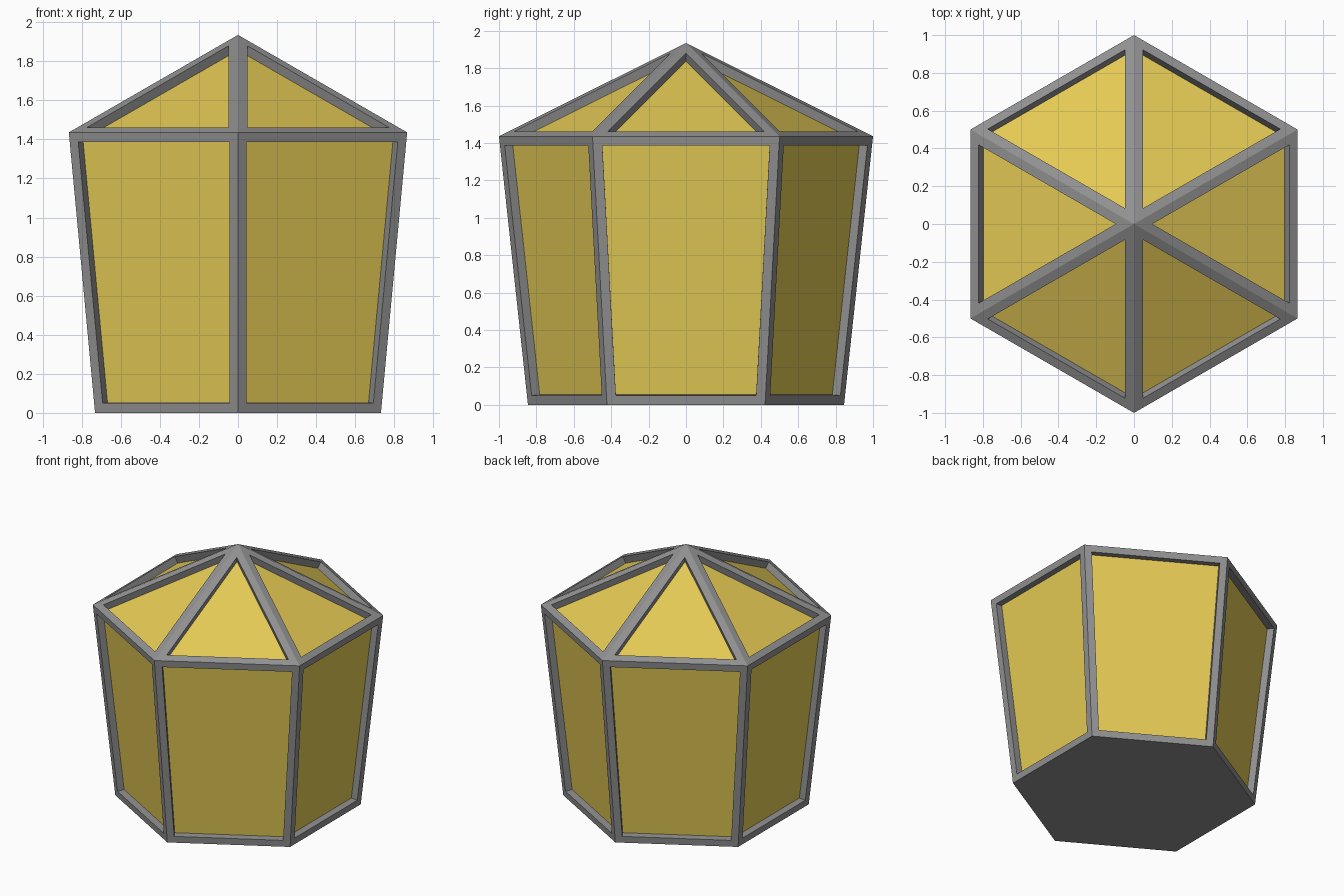
import bpy, bmesh, math

if "Cube" in bpy.data.objects:
    bpy.data.objects.remove(bpy.data.objects["Cube"])

SIDES = 6
BASE_R, EAVE_R = 0.845, 1.0
EAVE_Z, PEAK_Z = 1.436, 1.935
FRAME_W, RECESS = 0.05, 0.05


def flat_material(name, rgb):
    mat = bpy.data.materials.new(name)
    mat.diffuse_color = (*rgb, 1.0)
    mat.use_nodes = True
    mat.node_tree.nodes["Principled BSDF"].inputs["Base Color"].default_value = mat.diffuse_color
    return mat


def ring(bm, radius, z):
    # Corners point along +y and -y
    return [bm.verts.new((radius * math.cos(math.pi / 2 + math.tau * i / SIDES),
                          radius * math.sin(math.pi / 2 + math.tau * i / SIDES), z))
            for i in range(SIDES)]


bm = bmesh.new()

# Tapered hexagonal body with a pyramid roof
low, high = ring(bm, BASE_R, 0.0), ring(bm, EAVE_R, EAVE_Z)
peak = bm.verts.new((0, 0, PEAK_Z))
bm.faces.new(low[::-1])
panes = []
for i in range(SIDES):
    j = (i + 1) % SIDES
    panes.append(bm.faces.new((low[i], low[j], high[j], high[i])))
    panes.append(bm.faces.new((high[i], high[j], peak)))
bm.normal_update()

# Frame bars around every opening, then glass set straight back
bmesh.ops.inset_individual(bm, faces=panes, thickness=FRAME_W, use_even_offset=True)
bm.normal_update()
bmesh.ops.inset_individual(bm, faces=panes, thickness=0.0, depth=-RECESS)
for face in panes:
    face.material_index = 1
bm.normal_update()

mesh = bpy.data.meshes.new("lantern")
bm.to_mesh(mesh)
bm.free()
mesh.materials.append(flat_material("grey metal", (0.28, 0.28, 0.28)))
mesh.materials.append(flat_material("yellow glass", (0.78, 0.59, 0.09)))
bpy.context.collection.objects.link(bpy.data.objects.new("lantern", mesh))
